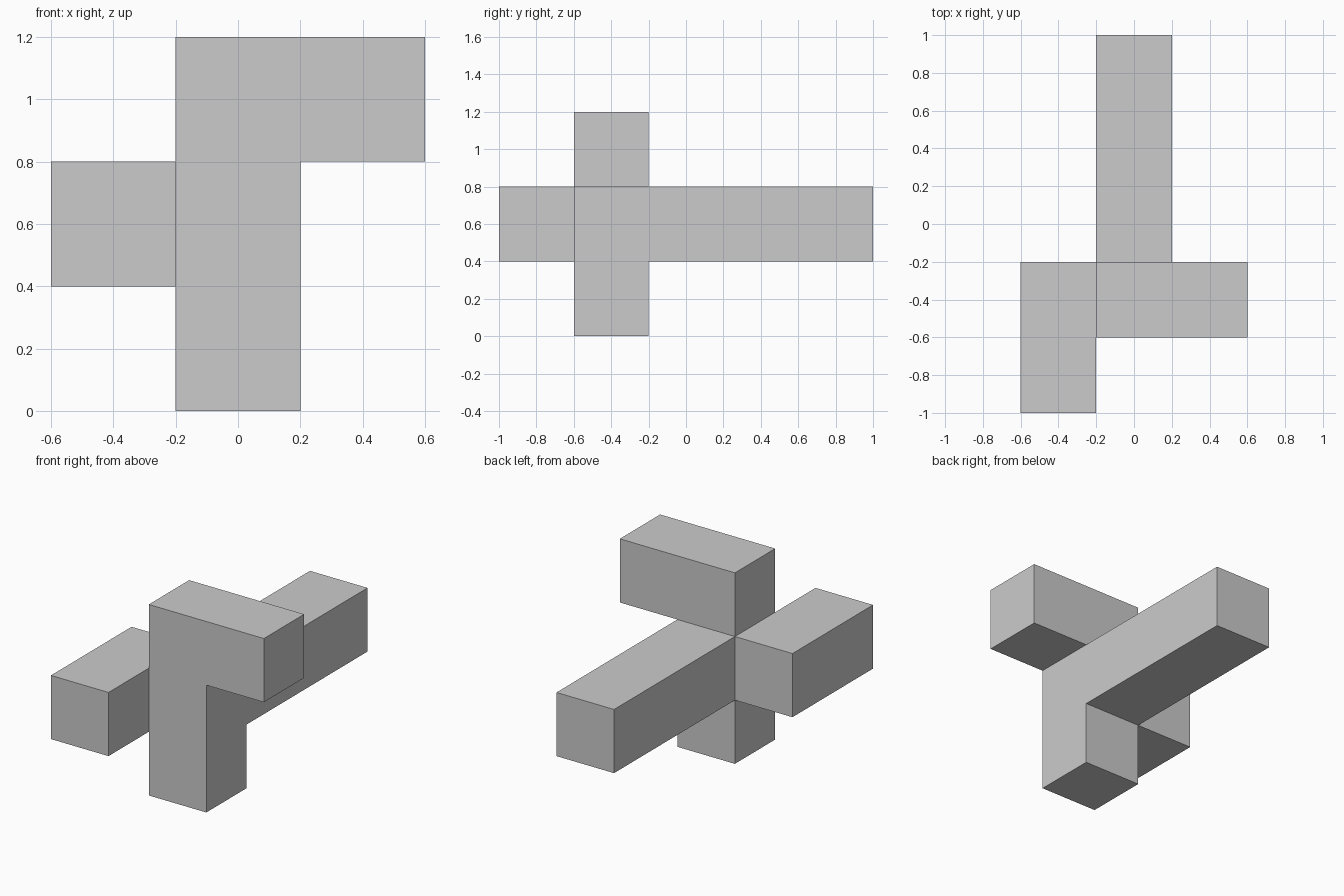
import bpy
import bmesh
from math import radians
from mathutils import Vector

default = bpy.data.objects.get("Cube")
if default:
    bpy.data.objects.remove(default, do_unlink=True)

# One plain grey for the whole model
grey = bpy.data.materials.new("plain_grey")
grey.use_nodes = True
colour = (0.6, 0.6, 0.6, 1)
grey.diffuse_color = colour
grey.node_tree.nodes["Principled BSDF"].inputs["Base Color"].default_value = colour

UNIT = 0.4
ORIGIN = Vector((0, -0.4, 0.2))   # centre of the lowest column block


def run(start, step, count):
    """Cells of a straight run of blocks."""
    return [tuple(s + d * i for s, d in zip(start, step)) for i in range(count)]


# Blocks of each arm, counted from the foot of the column
column = run((0, 0, 0), (0, 0, 1), 3)
top_arm = run((1, 0, 2), (1, 0, 0), 1)
back_arm = run((0, 1, 1), (0, 1, 0), 3)
side_arm = run((-1, 0, 1), (0, -1, 0), 2)
cells = set(column + top_arm + back_arm + side_arm)

# Skin the blocks: keep only faces with no neighbouring block
bm = bmesh.new()
for cell in cells:
    for axis in range(3):
        for sign in (-1, 1):
            normal = Vector((0, 0, 0))
            normal[axis] = sign
            if tuple(int(c + n) for c, n in zip(cell, normal)) in cells:
                continue
            u = Vector((0, 0, 0))
            u[(axis + 1) % 3] = 1
            v = normal.cross(u)
            corners = [normal - u - v, normal + u - v, normal + u + v, normal - u + v]
            centre = ORIGIN + Vector(cell) * UNIT
            bm.faces.new([bm.verts.new(centre + c * UNIT / 2) for c in corners])

# Weld the seams and merge coplanar faces
bmesh.ops.remove_doubles(bm, verts=bm.verts, dist=0.001)
bmesh.ops.dissolve_limit(bm, angle_limit=radians(1), verts=bm.verts, edges=bm.edges)
bmesh.ops.recalc_face_normals(bm, faces=bm.faces)

mesh = bpy.data.meshes.new("branching_block")
bm.to_mesh(mesh)
bm.free()
mesh.materials.append(grey)
block = bpy.data.objects.new("branching_block", mesh)
bpy.context.collection.objects.link(block)
